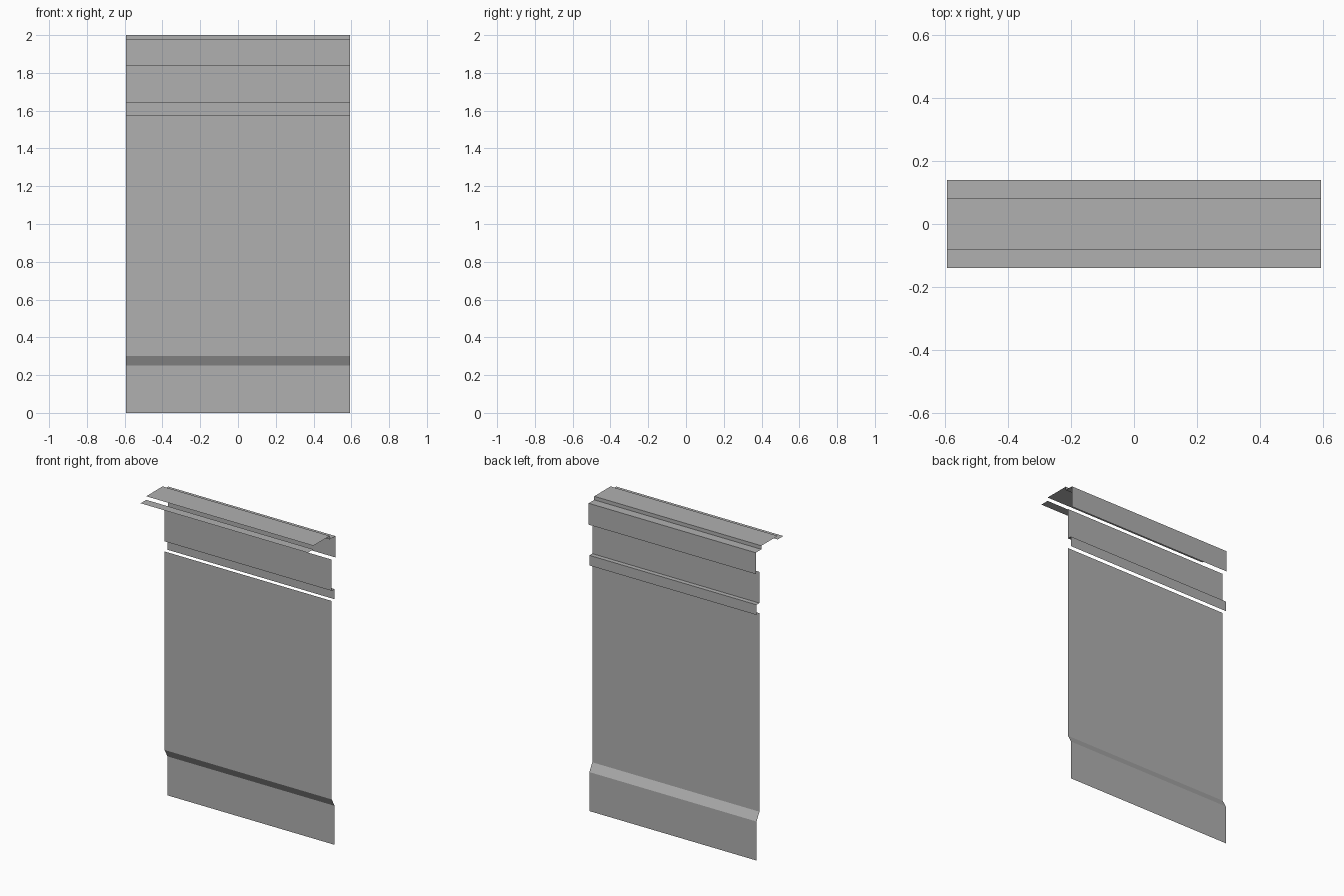
import bpy
import bmesh

if "Cube" in bpy.data.objects:
    bpy.data.objects.remove(bpy.data.objects["Cube"])

HALF_LENGTH = 0.593
TOP, OUTER, INNER, RIDGE = 0.14, 0.132, 0.103, 0.083   # fascia, plinth, recess, coping depths

# Dark grey render
grey = bpy.data.materials.new("dark_grey")
grey.diffuse_color = (0.435, 0.435, 0.435, 1)
grey.use_nodes = True
grey.node_tree.nodes["Principled BSDF"].inputs["Base Color"].default_value = grey.diffuse_color


def sheet(name, profile):
    """Sweep an open (y, z) profile along x into a thin wall sheet."""
    bm = bmesh.new()
    left, right = [[bm.verts.new((x, y, z)) for y, z in profile]
                   for x in (-HALF_LENGTH, HALF_LENGTH)]
    for i in range(len(profile) - 1):
        bm.faces.new((left[i], left[i + 1], right[i + 1], right[i]))
    mesh = bpy.data.meshes.new(name)
    bm.to_mesh(mesh)
    bm.free()
    mesh.materials.append(grey)
    obj = bpy.data.objects.new(name, mesh)
    bpy.context.collection.objects.link(obj)
    return obj


# Plinth with sloped cap, then the recessed main wall
sheet("plinth_and_wall", [(OUTER, 0), (OUTER, 0.25), (INNER, 0.302), (INNER, 1.575)])

# Projecting band with a top ledge, then the recessed frieze
sheet("band_and_frieze", [(OUTER, 1.575), (OUTER, 1.64), (INNER, 1.64), (INNER, 1.84)])

# Upper fascia, ledge and raised coping
sheet("fascia_and_coping", [(TOP, 1.84), (TOP, 1.977), (RIDGE, 1.977),
                            (RIDGE, 2.0), (-RIDGE, 2.0)])

# Front ledge, open to the coping
sheet("front_ledge", [(-RIDGE, 1.977), (-TOP, 1.977)])
